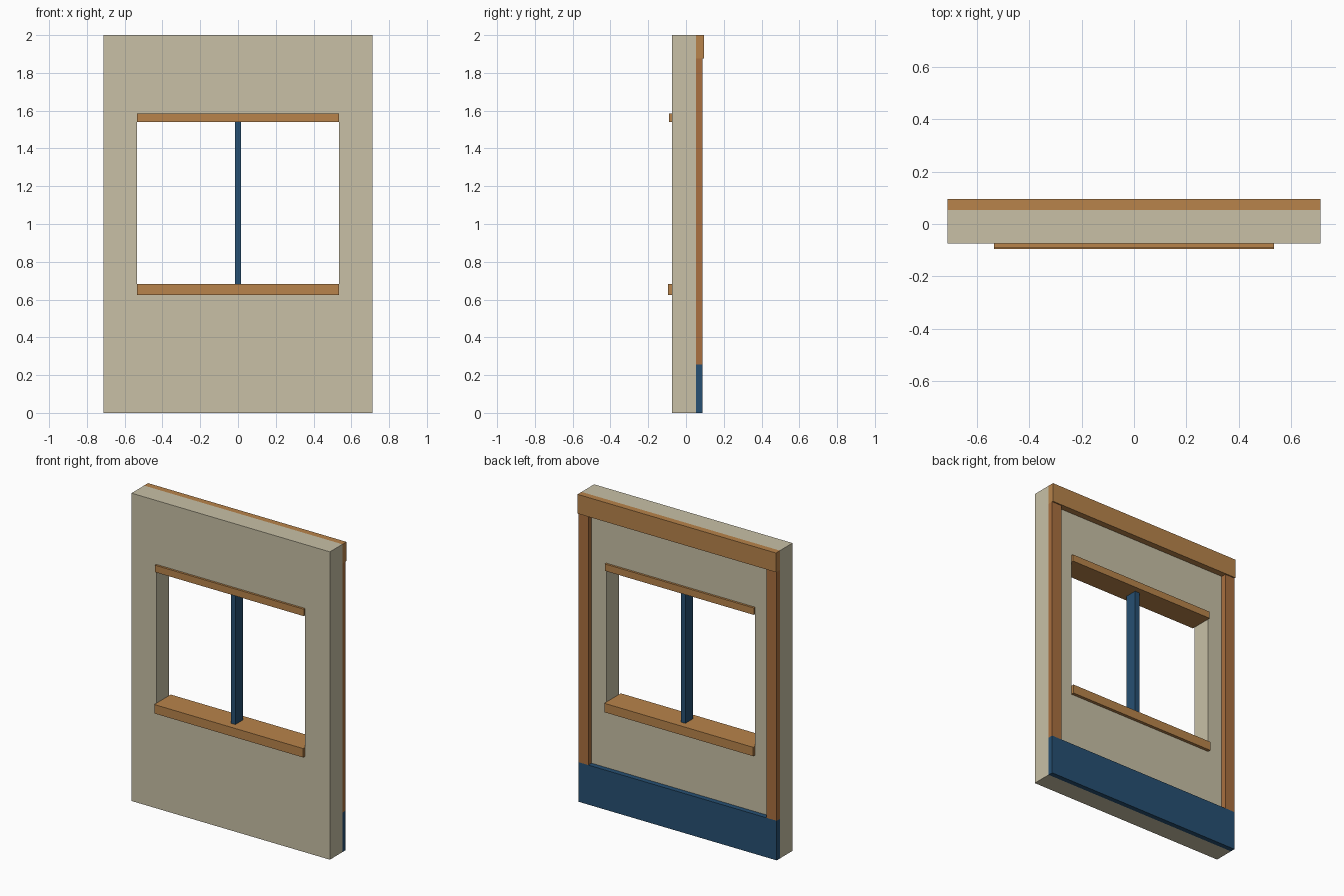
import bpy, bmesh

if "Cube" in bpy.data.objects:
    bpy.data.objects.remove(bpy.data.objects["Cube"])


def material(name, rgb):
    m = bpy.data.materials.new(name)
    m.diffuse_color = (*rgb, 1)
    m.use_nodes = True
    m.node_tree.nodes["Principled BSDF"].inputs["Base Color"].default_value = m.diffuse_color
    return m


PLASTER = material("plaster", (0.58, 0.53, 0.38))
WOOD = material("wood", (0.48, 0.23, 0.07))
POST_WOOD = material("post_wood", (0.40, 0.16, 0.05))
BLUE = material("blue_paint", (0.02, 0.08, 0.17))

HALF = 0.713                  # half width of the panel
FRONT, BACK = -0.075, 0.054   # wall faces
OPEN_X, OPEN_LO, OPEN_HI = 0.535, 0.624, 1.585


def add_object(name, bm, mat):
    bmesh.ops.recalc_face_normals(bm, faces=bm.faces)
    mesh = bpy.data.meshes.new(name)
    bm.to_mesh(mesh)
    bm.free()
    mesh.materials.append(mat)
    ob = bpy.data.objects.new(name, mesh)
    bpy.context.collection.objects.link(ob)
    return ob


def box(name, lo, hi, mat):
    bm = bmesh.new()
    bmesh.ops.create_cube(bm, size=1)
    for v in bm.verts:
        v.co = [hi[i] if v.co[i] > 0 else lo[i] for i in range(3)]
    return add_object(name, bm, mat)


# Wall panel with a window opening: four-sided ring, extruded to thickness
bm = bmesh.new()


def rect(x, z0, z1):
    return [bm.verts.new((a, FRONT, b)) for a, b in ((-x, z0), (x, z0), (x, z1), (-x, z1))]


outer, inner = rect(HALF, 0, 2), rect(OPEN_X, OPEN_LO, OPEN_HI)
ring = [bm.faces.new((outer[i], outer[(i + 1) % 4], inner[(i + 1) % 4], inner[i])) for i in range(4)]
new = bmesh.ops.extrude_face_region(bm, geom=ring, use_keep_orig=True)["geom"]
bmesh.ops.translate(bm, vec=(0, BACK - FRONT, 0),
                    verts=[g for g in new if isinstance(g, bmesh.types.BMVert)])
add_object("wall", bm, PLASTER)

# Window sill and head, running through the wall and standing proud on both sides
box("window_sill", (-OPEN_X, -0.095, OPEN_LO), (OPEN_X, 0.074, 0.682), WOOD)
box("window_head", (-OPEN_X, -0.089, 1.54), (OPEN_X, 0.068, OPEN_HI), WOOD)

# Central window bar
box("window_mullion", (-0.016, -0.05, 0.682), (0.016, 0.03, 1.54), BLUE)

# Back framing: baseboard, top beam and mirrored corner posts
box("baseboard", (-HALF, BACK, 0), (HALF, 0.087, 0.257), BLUE)
box("top_beam", (-HALF, BACK, 1.875), (HALF, 0.095, 2), WOOD)
for side, name in ((-1, "left_post"), (1, "right_post")):
    xs = sorted((side * HALF, side * (HALF - 0.072)))
    box(name, (xs[0], BACK, 0.257), (xs[1], 0.087, 1.875), POST_WOOD)
